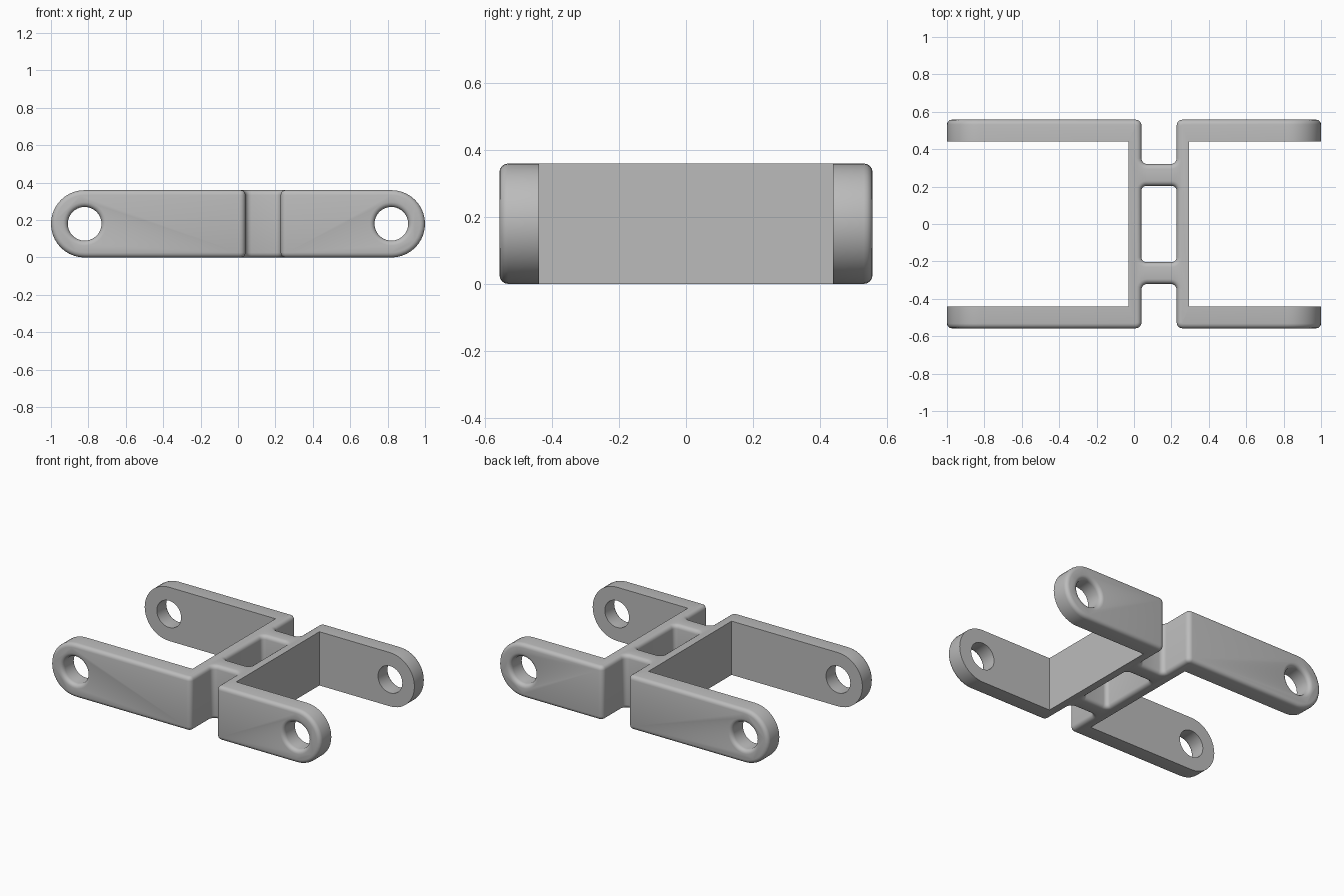
import bpy, bmesh, math
from mathutils import Vector, Matrix

if "Cube" in bpy.data.objects:
    bpy.data.objects.remove(bpy.data.objects["Cube"])

HEIGHT, ARM_IN, ARM_OUT = 0.36, 0.44, 0.558
PLATE_L, PLATE_R = (-0.03, 0.04), (0.295, 0.228)   # inside and outside face x
FILLET, ROUND = 0.032, 0.026
WEB_IN, WEB_OUT = 0.204, 0.32
PIN_X, PIN_R = 0.82, 0.09

metal = bpy.data.materials.new("plain grey")
metal.use_nodes = True
grey = (0.5, 0.5, 0.5, 1)
metal.diffuse_color = grey
metal.node_tree.nodes["Principled BSDF"].inputs["Base Color"].default_value = grey


def rounded(corners, steps=5):
    """Outline from (x, y, radius) corners, with right-angle corners filleted."""
    out = []
    for i, (x, y, r) in enumerate(corners):
        p = Vector((x, y))
        if r == 0:
            out.append(p)
            continue
        a = (Vector(corners[i - 1][:2]) - p).normalized()
        b = (Vector(corners[(i + 1) % len(corners)][:2]) - p).normalized()
        for k in range(steps + 1):
            t = math.pi / 2 * k / steps
            out.append(p + r * (a * (1 - math.sin(t)) + b * (1 - math.cos(t))))
    return out


def prism(name, outline, low, high, along_y=False):
    """Extrude a flat outline along z, or along y for an (x, z) outline."""
    bm = bmesh.new()
    face = bm.faces.new([bm.verts.new((p[0], p[1], low)) for p in outline])
    top = bmesh.ops.extrude_face_region(bm, geom=[face])["geom"]
    for v in top:
        if isinstance(v, bmesh.types.BMVert):
            v.co.z = high
    if along_y:
        bm.transform(Matrix.Rotation(math.pi / 2, 4, "X"))
    bmesh.ops.recalc_face_normals(bm, faces=bm.faces)
    mesh = bpy.data.meshes.new(name)
    bm.to_mesh(mesh)
    bm.free()
    mesh.materials.append(metal)
    obj = bpy.data.objects.new(name, mesh)
    bpy.context.collection.objects.link(obj)
    return obj


def combine(obj, cutter, operation):
    mod = obj.modifiers.new(operation.title(), "BOOLEAN")
    mod.operation, mod.object, mod.solver = operation, cutter, "EXACT"
    bpy.context.view_layer.objects.active = obj
    bpy.ops.object.modifier_apply(modifier=mod.name)
    bpy.data.objects.remove(cutter)


def circle(cx, cz, r, n=40):
    return [(cx + r * math.cos(math.tau * k / n), cz + r * math.sin(math.tau * k / n))
            for k in range(n)]


# Two back-to-back forks joined by a pair of webs, as one plan outline
half = [(-1.1, ARM_IN, 0), (-1.1, ARM_OUT, 0),
        (PLATE_L[1], ARM_OUT, FILLET), (PLATE_L[1], WEB_OUT, FILLET),
        (PLATE_R[1], WEB_OUT, FILLET), (PLATE_R[1], ARM_OUT, FILLET),
        (1.1, ARM_OUT, 0), (1.1, ARM_IN, 0), (PLATE_R[0], ARM_IN, 0)]
plan = half + [(PLATE_R[0], -ARM_IN, 0)] + [(x, -y, r) for x, y, r in half[-2::-1]]
plan += [(PLATE_L[0], -ARM_IN, 0), (PLATE_L[0], ARM_IN, 0)]
bracket = prism("double_fork_bracket", rounded(plan), -0.1, HEIGHT + 0.1)

# Half-round arm ends
R, n = HEIGHT / 2, 20
arc = [math.pi * k / n - math.pi / 2 for k in range(n + 1)]
side = [(1 - R + R * math.cos(t), R + R * math.sin(t)) for t in arc]
side += [(-x, z) for x, z in reversed(side)]
combine(bracket, prism("side_shape", side, -1, 1, True), "INTERSECT")

# Pocket between the webs
pocket = [(x, y, FILLET * 0.8) for x, y in ((PLATE_L[1], -WEB_IN), (PLATE_R[1], -WEB_IN),
                                           (PLATE_R[1], WEB_IN), (PLATE_L[1], WEB_IN))]
combine(bracket, prism("pocket_cutter", rounded(pocket), -0.2, 0.6), "DIFFERENCE")

# Pin holes through both arms of each fork
for s in (-1, 1):
    combine(bracket, prism("pin_cutter", circle(s * PIN_X, R, PIN_R), -1, 1, True), "DIFFERENCE")

# Round every outer edge; edges of the fork insides stay sharp
bm = bmesh.new()
bm.from_mesh(bracket.data)
bmesh.ops.remove_doubles(bm, verts=bm.verts, dist=1e-4)


def inside(edge):
    a, b = (v.co for v in edge.verts)
    near = lambda p, q, value: abs(p - value) < 1e-3 and abs(q - value) < 1e-3
    return (near(abs(a.y), abs(b.y), ARM_IN) or near(a.x, b.x, PLATE_L[0])
            or near(a.x, b.x, PLATE_R[0]))


sharp = [e for e in bm.edges
         if len(e.link_faces) == 2 and e.calc_face_angle() > 0.7 and not inside(e)]
bmesh.ops.bevel(bm, geom=sharp, offset=ROUND, segments=4, profile=0.5,
                affect="EDGES", clamp_overlap=False)
bm.to_mesh(bracket.data)
bm.free()

bpy.ops.object.select_all(action="DESELECT")
bracket.select_set(True)
bpy.context.view_layer.objects.active = bracket
bpy.ops.object.shade_smooth_by_angle(angle=math.radians(35))
